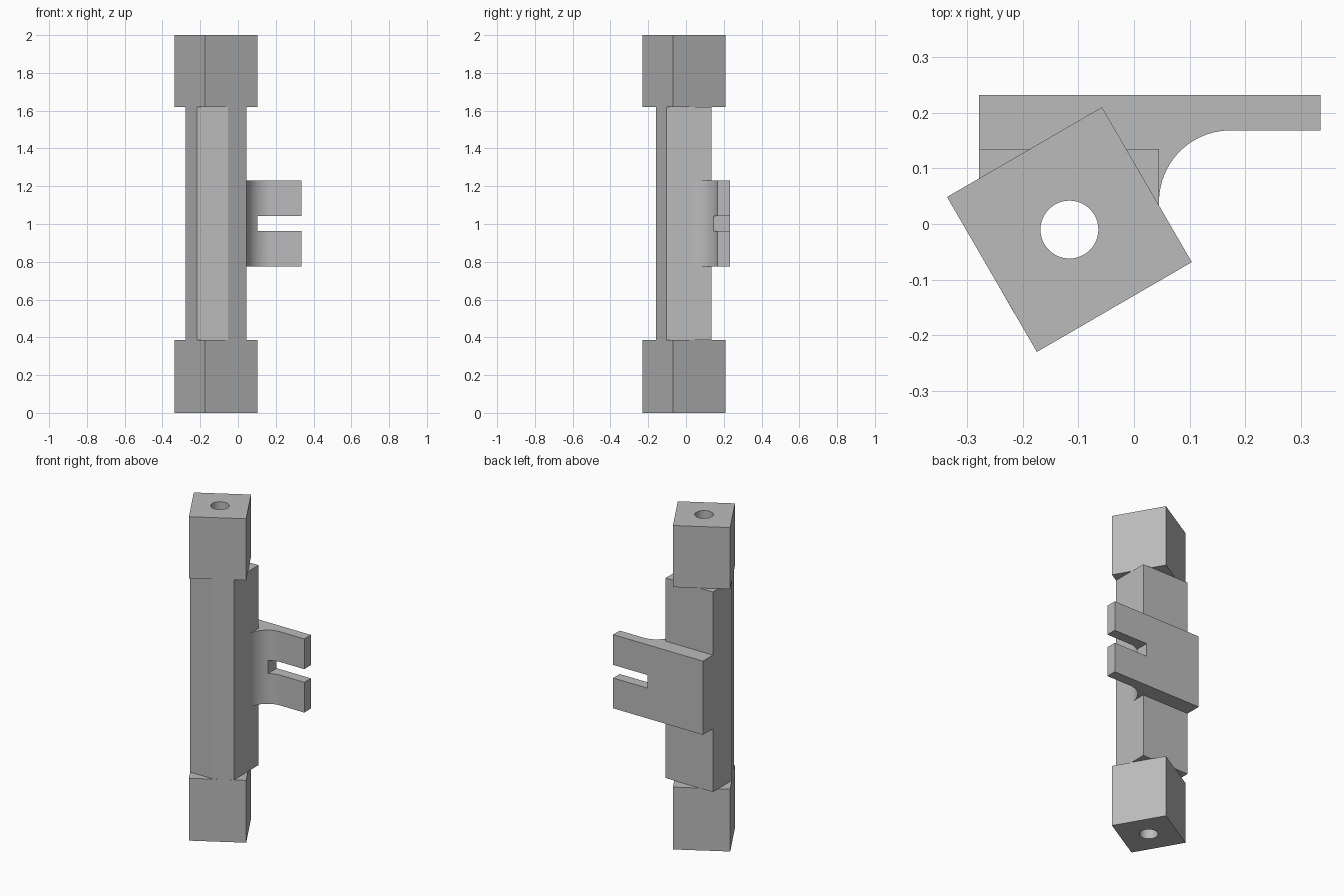
import bpy, bmesh, math
from mathutils import Vector

cube = bpy.data.objects.get("Cube")
if cube:
    bpy.data.objects.remove(cube, do_unlink=True)

grey = bpy.data.materials.new("plain grey")
grey.use_nodes = True
colour = (0.5, 0.5, 0.5, 1)
grey.diffuse_color = colour
grey.node_tree.nodes["Principled BSDF"].inputs["Base Color"].default_value = colour


def prism(name, outline, bottom, top):
    """Extrude a plan outline between two heights."""
    bm = bmesh.new()
    face = bm.faces.new([bm.verts.new((x, y, bottom)) for x, y in outline])
    grown = bmesh.ops.extrude_face_region(bm, geom=[face])["geom"]
    bmesh.ops.translate(bm, vec=(0, 0, top - bottom),
                        verts=[v for v in grown if isinstance(v, bmesh.types.BMVert)])
    bmesh.ops.recalc_face_normals(bm, faces=bm.faces)
    mesh = bpy.data.meshes.new(name)
    bm.to_mesh(mesh)
    bm.free()
    mesh.materials.append(grey)
    obj = bpy.data.objects.new(name, mesh)
    bpy.context.collection.objects.link(obj)
    return obj


def arc(centre, radius, start, end, steps):
    return [(centre[0] + radius * math.cos(a), centre[1] + radius * math.sin(a))
            for a in (start + (end - start) * i / steps for i in range(steps + 1))]


def cut(obj, cutter):
    mod = obj.modifiers.new("cut", 'BOOLEAN')
    mod.operation = 'DIFFERENCE'
    mod.solver = 'EXACT'
    mod.object = cutter
    bpy.ops.object.select_all(action='DESELECT')
    bpy.context.view_layer.objects.active = obj
    obj.select_set(True)
    bpy.ops.object.modifier_apply(modifier=mod.name)
    bpy.ops.object.shade_smooth_by_angle(angle=math.radians(25))


AXIS = Vector((-0.116, -0.01))
LOW, HIGH = 0.385, 1.62

# Turned square end blocks
square = arc(AXIS, 0.2275, math.radians(75.1), math.radians(345.1), 3)
lower_block = prism("lower_block", square, 0, LOW)
upper_block = prism("upper_block", square, HIGH, 2)

# Middle post, its front corners trimmed flush with the blocks
post_outline = [(-0.278, 0.135), (-0.278, -0.05), (-0.216, -0.159),
                (-0.053, -0.159), (0.045, -0.102), (0.045, 0.135)]
post = prism("middle_post", post_outline, LOW, HIGH)

# Back plate with a filleted arm reaching sideways
fillet = arc((0.173, 0.04), 0.128, math.pi, math.pi / 2, 20)
arm_outline = ([(-0.278, 0.232), (-0.278, 0.135), (0.045, 0.135)] + fillet
               + [(0.335, 0.168), (0.335, 0.232)])
arm = prism("forked_arm", arm_outline, 0.775, 1.23)

# Bore through the post and blocks, slot through the arm
bore = prism("bore_cutter", arc(AXIS, 0.052, 0, math.tau, 48)[:-1], -0.1, 2.1)
slot = prism("slot_cutter", [(0.102, 0), (0.4, 0), (0.4, 0.3), (0.102, 0.3)], 0.962, 1.043)
for part in (lower_block, upper_block, post):
    cut(part, bore)
cut(arm, slot)
for cutter in (bore, slot):
    bpy.data.objects.remove(cutter, do_unlink=True)
